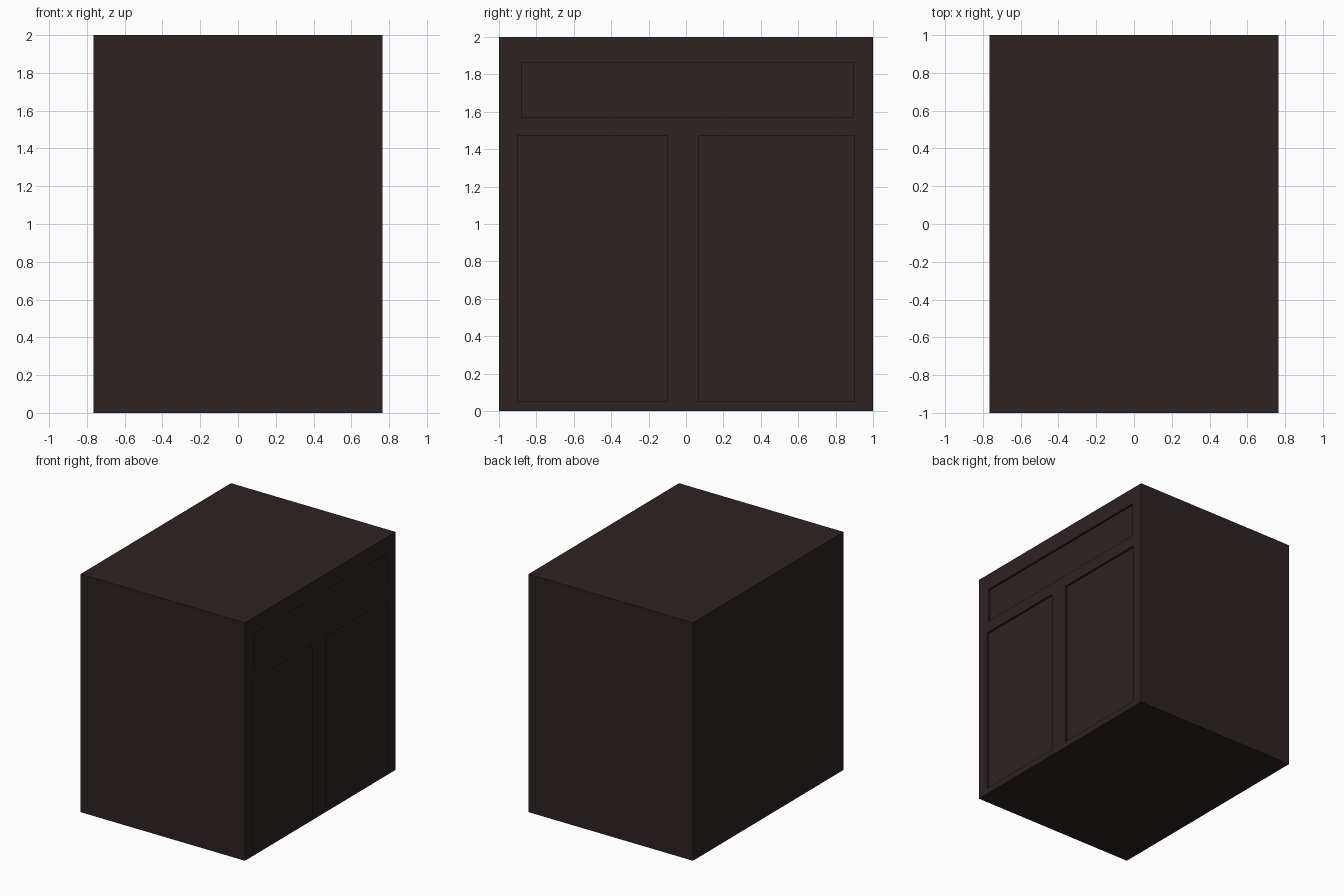
import bpy

if "Cube" in bpy.data.objects:
    bpy.data.objects.remove(bpy.data.objects["Cube"])

WIDTH, DEPTH, HEIGHT = 1.53, 2.0, 2.0
RECESS = 0.015

wood = bpy.data.materials.new("dark brown wood")
wood.diffuse_color = (0.026, 0.0168, 0.0165, 1)
wood.use_nodes = True
wood.node_tree.nodes["Principled BSDF"].inputs["Base Color"].default_value = wood.diffuse_color


def box(name, lo, hi):
    """Axis-aligned box between two corners."""
    bpy.ops.mesh.primitive_cube_add(size=1)
    ob = bpy.context.object
    ob.name = name
    ob.location = [(a + b) / 2 for a, b in zip(lo, hi)]
    ob.scale = [b - a for a, b in zip(lo, hi)]
    bpy.ops.object.transform_apply(location=True, rotation=False, scale=True)
    ob.data.materials.append(wood)
    return ob


# Cabinet body
body = box("cabinet_body", (-WIDTH / 2, -DEPTH / 2, 0), (WIDTH / 2, DEPTH / 2, HEIGHT))

# Recessed panels on the right side: y range, z range
panels = {
    "left_door": (-0.90, -0.10, 0.05, 1.47),
    "right_door": (0.07, 0.90, 0.05, 1.47),
    "drawer": (-0.88, 0.895, 1.57, 1.86),
}
for name, (y0, y1, z0, z1) in panels.items():
    cutter = box(name + "_cutter", (WIDTH / 2 - RECESS, y0, z0), (WIDTH / 2 + 0.1, y1, z1))
    cutter.hide_render = True
    mod = body.modifiers.new(name, 'BOOLEAN')
    mod.operation = 'DIFFERENCE'
    mod.solver = 'EXACT'
    mod.object = cutter
    bpy.context.view_layer.objects.active = body
    bpy.ops.object.modifier_apply(modifier=mod.name)
    bpy.data.objects.remove(cutter, do_unlink=True)
